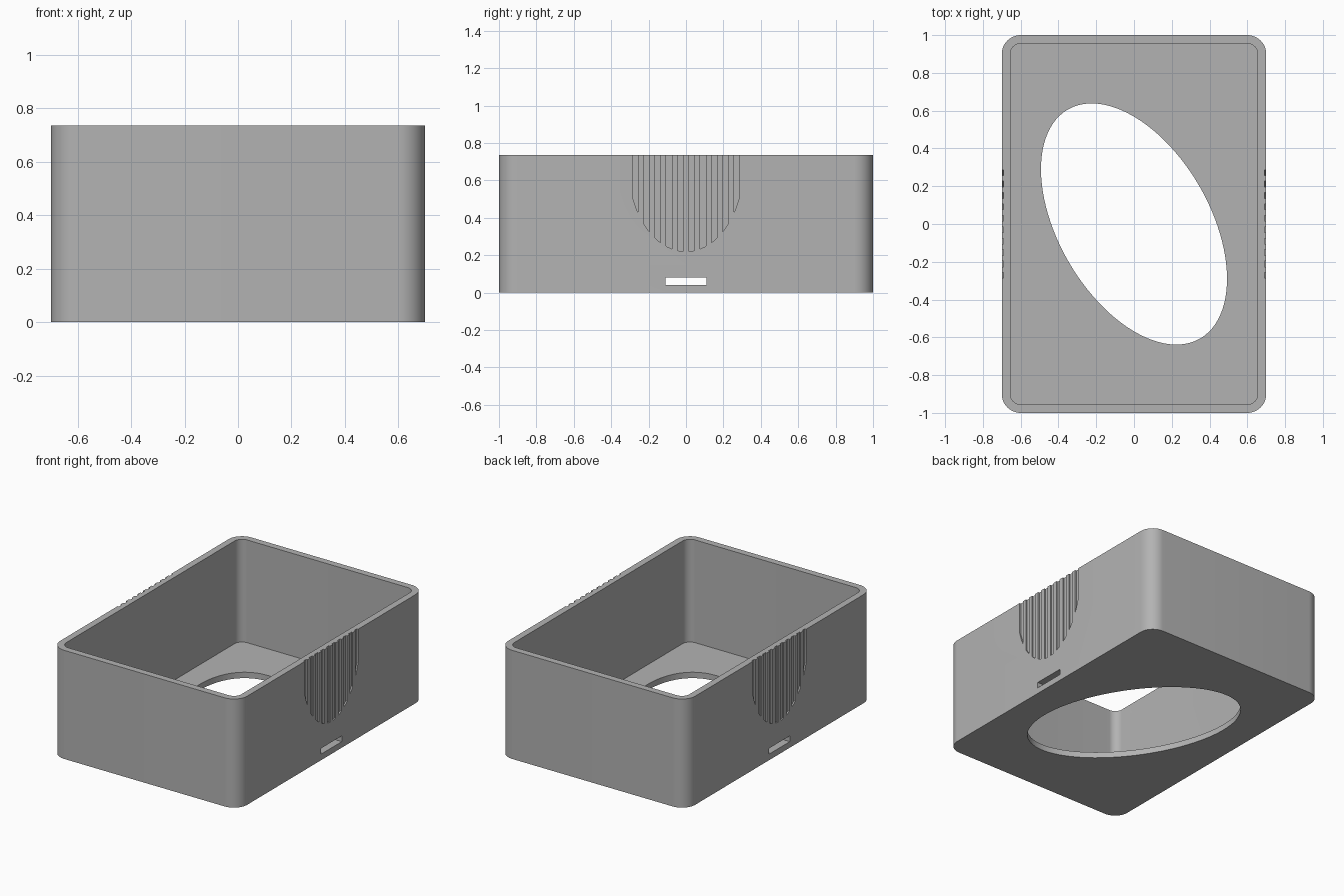
import bpy, bmesh
from math import sin, cos, pi, sqrt, radians

cube = bpy.data.objects.get("Cube")
if cube:
    bpy.data.objects.remove(cube)

W, D, H = 0.70, 1.0, 0.735      # half width, half depth, height
WALL, FLOOR = 0.045, 0.04

grey = bpy.data.materials.new("plain grey")
grey.use_nodes = True
colour = (0.45, 0.45, 0.45, 1)
grey.diffuse_color = colour
grey.node_tree.nodes["Principled BSDF"].inputs["Base Color"].default_value = colour


def rounded(hx, hy, r, n=12):
    """Rounded rectangle outline, counter-clockwise."""
    pts = []
    for k, (sx, sy) in enumerate([(1, 1), (-1, 1), (-1, -1), (1, -1)]):
        for i in range(n + 1):
            a = (k + i / n) * pi / 2
            pts.append((sx * (hx - r) + r * cos(a), sy * (hy - r) + r * sin(a)))
    return pts


def prism(name, outline, lo, hi, place=lambda u, v, w: (u, v, w)):
    """Solid made by sweeping an outline from lo to hi."""
    bm = bmesh.new()
    low, high = ([bm.verts.new(place(u, v, w)) for u, v in outline] for w in (lo, hi))
    bm.faces.new(low)
    bm.faces.new(high)
    for i in range(len(low)):
        j = (i + 1) % len(low)
        bm.faces.new((low[i], low[j], high[j], high[i]))
    bmesh.ops.recalc_face_normals(bm, faces=bm.faces)
    mesh = bpy.data.meshes.new(name)
    bm.to_mesh(mesh)
    bm.free()
    mesh.materials.append(grey)
    obj = bpy.data.objects.new(name, mesh)
    bpy.context.collection.objects.link(obj)
    return obj


def cut(target, cutter):
    bpy.context.view_layer.objects.active = target
    mod = target.modifiers.new("cut", "BOOLEAN")
    mod.operation, mod.solver, mod.object = "DIFFERENCE", "EXACT", cutter
    bpy.ops.object.modifier_apply(modifier=mod.name)
    bpy.data.objects.remove(cutter)


def sideways(u, v, w):
    return (w, u, v)


# Open box with rounded upright corners
box = prism("open_box", rounded(W, D, 0.1), 0, H)
cut(box, prism("cavity", rounded(W - WALL, D - WALL, 0.055), FLOOR, H + 0.1))

# Slanted oval opening in the floor
tilt, steps = radians(120), 96
oval = []
for i in range(steps):
    a = 2 * pi * i / steps
    u, v = 0.7 * cos(a), 0.4 * sin(a)
    oval.append((u * cos(tilt) - v * sin(tilt), u * sin(tilt) + v * cos(tilt)))
cut(box, prism("floor_opening", oval, -0.1, FLOOR + 0.1))

# Narrow slot through both side walls, just above the floor
slot = [(-0.11, 0.041), (0.11, 0.041), (0.11, 0.08), (-0.11, 0.08)]
cut(box, prism("slot", slot, -1, 1, sideways))

# Finger grips: ten shallow grooves per side, ending on a rounded lower edge
pitch, depth = 0.0302, 0.01


def grip_edge(y):
    return 0.68 - 0.46 * sqrt(1 - (y / 0.307) ** 2)


for side in (-1, 1):
    for k in range(10):
        y0 = (2 * k - 9.5) * pitch
        ys = [y0 + pitch * i / 4 for i in range(5)]
        groove = [(y, grip_edge(y)) for y in ys] + [(ys[-1], H + 0.1), (y0, H + 0.1)]
        cut(box, prism("groove", groove, side * (W - depth), side * (W + 0.1), sideways))

# Smooth corners, crisp edges
bpy.ops.object.select_all(action="DESELECT")
box.select_set(True)
bpy.context.view_layer.objects.active = box
bpy.ops.object.shade_smooth_by_angle(angle=radians(30))
